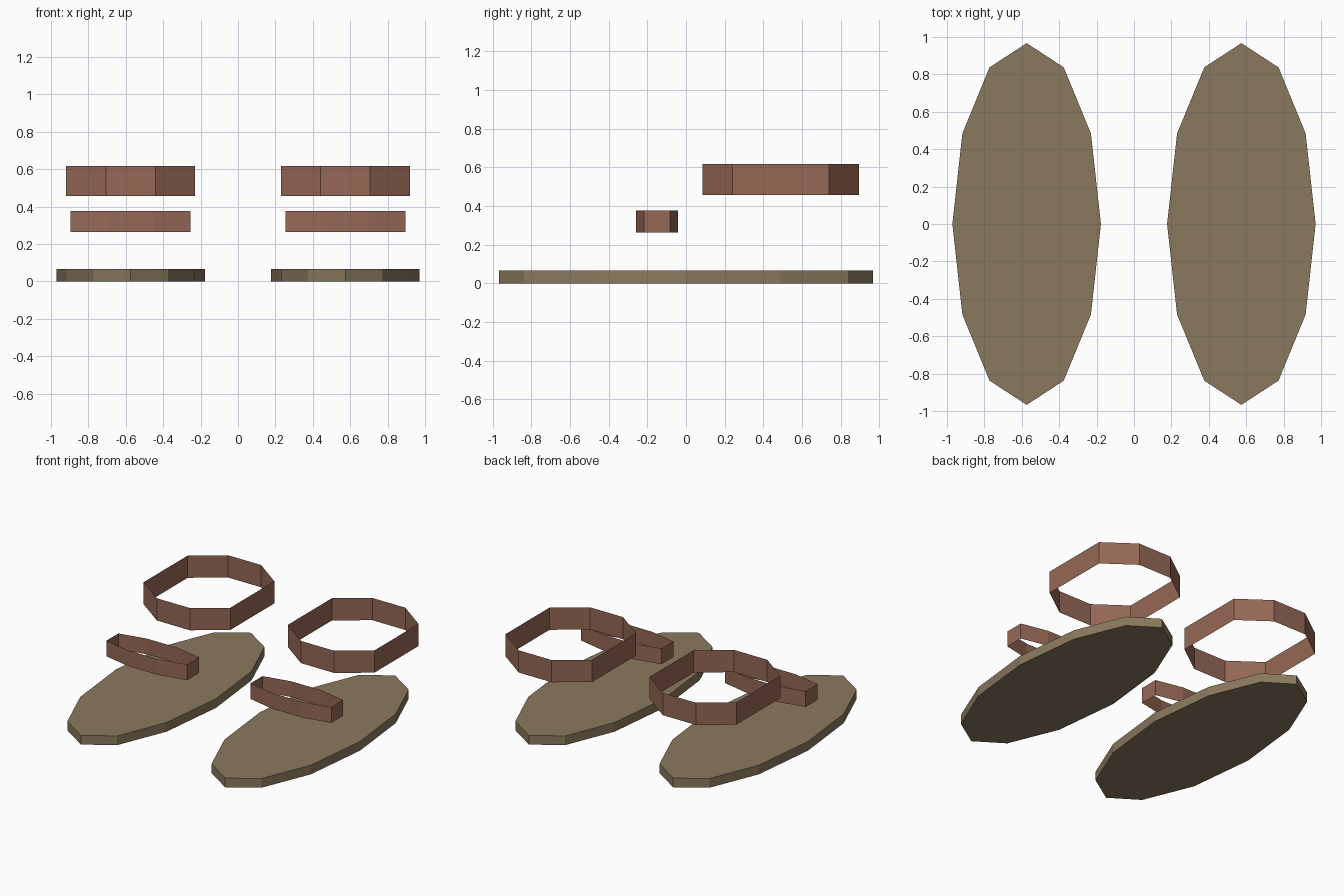
import bpy, bmesh, math

if "Cube" in bpy.data.objects:
    bpy.data.objects.remove(bpy.data.objects["Cube"])


def material(name, srgb):
    m = bpy.data.materials.new(name)
    lin = [((c / 255 + 0.055) / 1.055) ** 2.4 for c in srgb]
    m.diffuse_color = (*lin, 1)
    m.use_nodes = True
    m.node_tree.nodes["Principled BSDF"].inputs["Base Color"].default_value = m.diffuse_color
    return m


SOLE = material("tan sole", (139, 121, 94))
STRAP = material("reddish brown leather", (150, 104, 86))


def prism(name, sides, centre, rx, ry, z0, z1, mat, caps):
    """Upright elliptical prism with a corner on the x axis, open or capped."""
    bm = bmesh.new()
    bmesh.ops.create_circle(bm, cap_ends=False, segments=sides, radius=1)
    for v in bm.verts:
        a = math.atan2(v.co.y, v.co.x)
        step = 2 * math.pi / sides
        a = round(a / step) * step
        v.co = (rx * math.cos(a), ry * math.sin(a), z0)
    ring = bm.edges[:]
    ext = bmesh.ops.extrude_edge_only(bm, edges=ring)["geom"]
    for v in ext:
        if isinstance(v, bmesh.types.BMVert):
            v.co.z = z1
    if caps:
        bmesh.ops.holes_fill(bm, edges=bm.edges[:], sides=0)
    bmesh.ops.recalc_face_normals(bm, faces=bm.faces[:])
    # Open bands must face outwards
    side = next(f for f in bm.faces if abs(f.normal.z) < 0.5)
    if side.normal.dot(side.calc_center_median().xy.to_3d()) < 0:
        bmesh.ops.reverse_faces(bm, faces=bm.faces[:])
    mesh = bpy.data.meshes.new(name)
    bm.to_mesh(mesh)
    bm.free()
    mesh.materials.append(mat)
    ob = bpy.data.objects.new(name, mesh)
    ob.location = (*centre, 0)
    bpy.context.collection.objects.link(ob)


for label, s in (("left", -1), ("right", 1)):
    x = s * 0.574
    # Flat sole
    prism(label + "_sole", 12, (x, 0), 0.397, 0.967, 0, 0.066, SOLE, True)
    # Narrow toe strap
    prism(label + "_toe_strap", 10, (x, -0.15), 0.397, 0.115, 0.263, 0.376, STRAP, False)
    # Ankle band
    prism(label + "_ankle_band", 10, (x, 0.49), 0.426, 0.426, 0.456, 0.616, STRAP, False)
